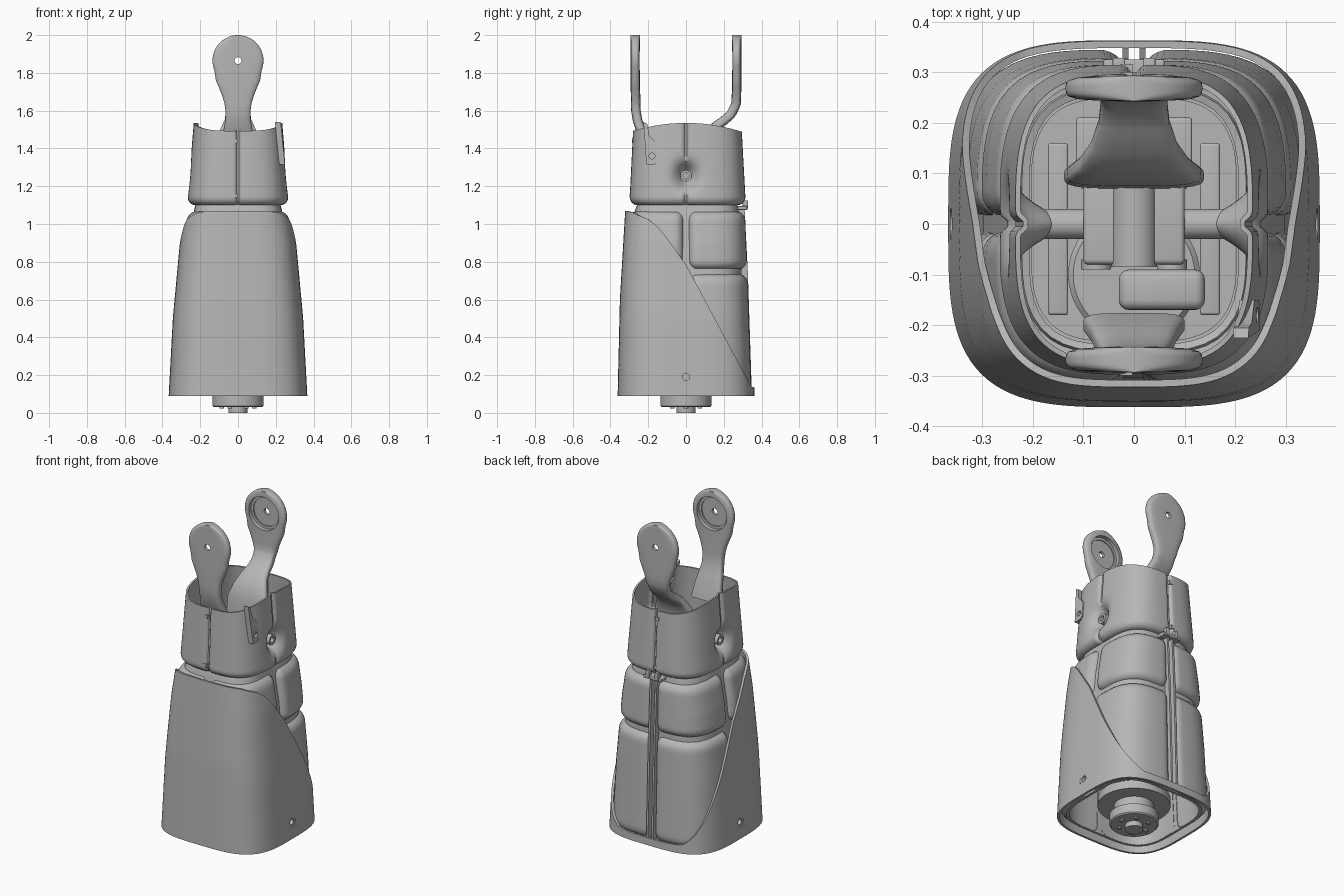
import bpy, bmesh
from math import sin, cos, pi, hypot, sqrt, exp, radians
from mathutils import Vector

if "Cube" in bpy.data.objects:
    bpy.data.objects.remove(bpy.data.objects["Cube"])

GREY = (0.47, 0.47, 0.47, 1)
mat = bpy.data.materials.new("light_grey")
mat.use_nodes = True
mat.diffuse_color = GREY
mat.node_tree.nodes["Principled BSDF"].inputs["Base Color"].default_value = GREY
parts = []

# Body outline: half widths by height
SIDE = [(0.09, .367), (0.5, .345), (0.9, .308), (1.07, .28), (1.1, .27), (1.54, .234)]
FRONT = [(0.09, .362), (0.6, .35), (1.07, .322), (1.1, .3), (1.5, .28)]
BACK = [(0.09, .363), (0.73, .342), (1.07, .328), (1.1, .317), (1.5, .295)]
# Upper edge of the shield by depth
EDGE = [(-.32, 1.07), (-.28, 1.06), (-.25, 1.045), (-.2, 1.025), (-.15, .985),
        (-.1, .925), (0, .785), (.345, .14), (.37, .13)]


def lerp(table, t):
    if t <= table[0][0]:
        return table[0][1]
    for (a, p), (b, q) in zip(table, table[1:]):
        if t <= b:
            return p + (q - p) * (t - a) / (b - a)
    return table[-1][1]


def section(angle, z, inset=0):
    n = 3.5 if z < 1.09 else 3.2
    c, s = cos(angle), sin(angle)
    r = (abs(c) ** n + abs(s) ** n) ** (-1 / n)
    p = Vector((lerp(SIDE, z) * r * c, lerp(BACK if s > 0 else FRONT, z) * r * s, 0))
    p *= 1 - inset / p.length
    p.z = z
    return p


def ease(count):
    return [(1 - cos(pi * i / count)) / 2 for i in range(count + 1)]


def rounding(r, *gaps):
    d = min(hypot(*[max(r - g, 0) for g in gaps]), r)
    return r - sqrt(r * r - d * d)


def all_round(count):
    return [(k + u) * pi / 2 for k in range(4) for u in ease(count)[:-1]]


def finish(name, bm):
    mesh = bpy.data.meshes.new(name)
    bm.to_mesh(mesh)
    bm.free()
    mesh.materials.append(mat)
    ob = bpy.data.objects.new(name, mesh)
    bpy.context.collection.objects.link(ob)
    parts.append(ob)
    return ob


def skin(name, rows, closed=True, caps=False):
    bm = bmesh.new()
    vs = [[bm.verts.new(p) for p in row] for row in rows]
    n = len(vs[0])
    for a, b in zip(vs, vs[1:]):
        for i in range(n if closed else n - 1):
            j = (i + 1) % n
            bm.faces.new((a[i], a[j], b[j], b[i]))
    if caps:
        bm.faces.new(vs[0])
        bm.faces.new(vs[-1])
        bmesh.ops.remove_doubles(bm, verts=bm.verts, dist=1e-5)
        bmesh.ops.recalc_face_normals(bm, faces=bm.faces)
    return finish(name, bm)


def apply(ob, kind, **settings):
    mod = ob.modifiers.new(kind.lower(), kind)
    for key, value in settings.items():
        setattr(mod, key, value)
    bpy.context.view_layer.objects.active = ob
    bpy.ops.object.modifier_apply(modifier=mod.name)


def shell(ob, thickness):
    apply(ob, 'SOLIDIFY', thickness=thickness, offset=-1)


def lathe(name, profile, loc=(0, 0, 0), turn=(0, 0, 0), sides=48):
    rows = [[Vector((max(r, 1e-7) * cos(2 * pi * i / sides), max(r, 1e-7) * sin(2 * pi * i / sides), z))
             for i in range(sides)] for r, z in profile]
    bm_ob = skin(name, rows, caps=False)
    bm = bmesh.new()
    bm.from_mesh(bm_ob.data)
    bmesh.ops.remove_doubles(bm, verts=bm.verts, dist=1e-5)
    bmesh.ops.recalc_face_normals(bm, faces=bm.faces)
    bm.to_mesh(bm_ob.data)
    bm.free()
    bm_ob.location, bm_ob.rotation_euler = loc, turn
    return bm_ob


def box(name, x, y, z, bevel=0.0):
    bm = bmesh.new()
    bmesh.ops.create_cube(bm, size=1)
    for v in bm.verts:
        for k, (lo, hi) in enumerate((x, y, z)):
            v.co[k] = lo if v.co[k] < 0 else hi
    if bevel:
        bmesh.ops.bevel(bm, geom=bm.edges[:], offset=bevel, segments=4, profile=0.5, affect='EDGES')
    return finish(name, bm)


def drill(ob, radius, depth, loc, turn):
    bpy.ops.mesh.primitive_cylinder_add(vertices=40, radius=radius, depth=depth, location=loc, rotation=turn)
    cutter = bpy.context.object
    cutter.hide_render = True
    apply(ob, 'BOOLEAN', operation='DIFFERENCE', solver='EXACT', object=cutter)
    bpy.data.objects.remove(cutter)


# Front shield with a full ring at the foot
def shield_top(angle):
    z = 0.7
    for _ in range(12):
        z = (z + lerp(EDGE, section(angle, z).y)) / 2
    return z


angles = [2 * pi * i / 160 for i in range(160)]
tops = [shield_top(a) for a in angles]
shield = skin("front_shield", [[section(a, 0.09 + (t - 0.09) * v / 24) for a, t in zip(angles, tops)]
                               for v in range(25)])
shell(shield, 0.014)
for s in (-1, 1):
    drill(shield, 0.032, 0.2, (s * .36, 0, .19), (0, pi / 2, 0))
    lathe("shield_bushing", [(.018, 0), (.032, 0), (.032, .05), (.018, .05), (.018, 0)],
          (s * .31, 0, .19), (0, s * pi / 2, 0))

# Inner tube behind the padded panels
core = skin("inner_tube", [[section(a, z, .048) for a in all_round(24)]
                           for z in (.11, .3, .5, .7, .9, 1.0, 1.06, 1.12)])
shell(core, 0.015)

# Padded panels, two rows of four
for row, (z0, z1) in {"lower": (.11, .735), "middle": (.76, 1.068)}.items():
    for k in range(4):
        a0, a1 = k * pi / 2 + .05, (k + 1) * pi / 2 - .05
        rows = []
        for v in ease(24):
            z = z0 + (z1 - z0) * v
            rows.append([])
            for u in ease(32):
                a = a0 + (a1 - a0) * u
                side = min(a - a0, a1 - a) * .34
                rows[-1].append(section(a, z, .016 + rounding(.05, side, min(z - z0, z1 - z))))
        skin(row + "_panel", rows, closed=False)


# Upper cup with seams and a dimple on each side
def cup_point(a, v):
    y = section(a, 1.5).y
    z = 1.1 + (1.535 - .045 * (y / .29) ** 2 - 1.1) * v
    seam = min(a % (pi / 2), pi / 2 - a % (pi / 2)) * .28
    p = section(a, z)
    dimple = .1 * exp(-((p.y / .055) ** 2 + ((z - 1.255) / .06) ** 2)) if abs(p.x) > .1 else 0
    groove = rounding(.022, max(seam - .008, 0)) * .7
    return section(a, z, rounding(.045, z - 1.1) + max(dimple, groove))


ring = all_round(44)
cup = skin("upper_cup", [[section(a, 1.1, .07) for a in ring]] +
           [[cup_point(a, v) for a in ring] for v in ease(44)])
shell(cup, 0.01)

# Side pivot pins
for s in (-1, 1):
    lathe("pivot_pin", [(0, 0), (.03, 0), (.03, .13), (.016, .13), (.016, .09), (0, .09)],
          (s * .1, 0, 1.255), (0, s * pi / 2, 0))

# Round-headed arms: depth, height, half width from the neck down
FRONT_PATH = [(.265, 1.6, .066), (.257, 1.55, .067), (.24, 1.5, .076), (.22, 1.45, .085), (.2, 1.36, .1)]
BACK_PATH = [(.258, 1.62, .067), (.238, 1.58, .066), (.2, 1.547, .07), (.155, 1.515, .085),
             (.118, 1.46, .11), (.1, 1.4, .132), (.095, 1.3, .138)]
for name, s, tail in (("front_arm", -1, FRONT_PATH), ("back_arm", 1, BACK_PATH)):
    path = [(.268, 1.865 + .135 * cos(radians(d)), .135 * sin(radians(d))) for d in range(4, 114, 6)]
    path += [(.268, 1.76, .117), (.268, 1.72, .1), (.267, 1.68, .084), (.266, 1.64, .072)] + tail
    rows = []
    for i, (y, z, w) in enumerate(path):
        p, q = path[max(i - 1, 0)], path[min(i + 1, len(path) - 1)]
        t = Vector((0, s * (q[0] - p[0]), q[1] - p[1])).normalized()
        side = Vector((0, -t.z, t.y))
        rows.append([])
        for j in range(32):
            c, d = cos(2 * pi * j / 32), sin(2 * pi * j / 32)
            r = (c ** 4 + d ** 4) ** -.25
            rows[-1].append(Vector((w * r * c, s * y, z)) + side * (.025 * r * d))
    arm = skin(name, rows, caps=True)
    drill(arm, .1, .05, (0, s * .243, 1.865), (pi / 2, 0, 0))
    drill(arm, .085, .05, (0, s * .25, 1.865), (pi / 2, 0, 0))
    drill(arm, .018, .2, (0, s * .27, 1.865), (pi / 2, 0, 0))

# Latch on the +x side of the cup
bm = bmesh.new()
outline = [(-.225, 1.54), (-.205, 1.53), (-.195, 1.47), (-.15, 1.42), (-.15, 1.33), (-.165, 1.315), (-.21, 1.315)]
face = bm.faces.new([bm.verts.new((.226 + (1.54 - z) * .1, y, z)) for y, z in outline])
out = bmesh.ops.extrude_face_region(bm, geom=[face])
for v in out["geom"]:
    if isinstance(v, bmesh.types.BMVert):
        v.co.x -= .03
bmesh.ops.recalc_face_normals(bm, faces=bm.faces)
latch = finish("side_latch", bm)
drill(latch, .016, .1, (.24, -.18, 1.36), (0, pi / 2, 0))

# Small clips on the seams, and the back rails
for s, depth in ((-1, FRONT), (1, BACK)):
    for z in (1.15, 1.44):
        y = sorted((s * (lerp(depth, z) - .03), s * (lerp(depth, z) + .002)))
        box("seam_clip", (-.027, -.003), y, (z - .01, z + .01))
box("back_bracket", (-.06, .06), (.27, .325), (1.075, 1.095), .004)
for x in (-.03, .03):
    box("bracket_tab", (x - .012, x + .012), (.3, .328), (1.08, 1.125), .003)
for x in (-.017, .017):
    rows = [[Vector((x + dx, lerp(BACK, z) - dy, z)) for dx, dy in
             ((-.006, .06), (.006, .06), (.006, .014), (-.006, .014))] for z in (.12, .73, 1.08)]
    skin("back_rail", rows, caps=True)

# Actuator, output flange and its bolts
lathe("actuator", [(0, 0), (.05, 0), (.05, .03), (.128, .03), (.135, .037), (.135, .09), (.11, .09),
                   (.11, .15), (.2, .15), (.2, .2), (.17, .22), (.17, .92), (0, .92)])
for i in range(6):
    a = i * pi / 3
    lathe("flange_bolt", [(0, .022), (.012, .022), (.012, .035)], (.085 * cos(a), .085 * sin(a), 0), sides=16)

# Gearbox and inner frame
floor = skin("inner_floor", [[section(a, z, .055) for a in all_round(16)] for z in (.68, .7)], caps=True)
box("gearbox", (-.1, .1), (-.08, .08), (.85, 1.3), .01)
lathe("gearbox_drum", [(0, -.085), (.045, -.085), (.045, .085), (0, .085)], (0, 0, 1.28), (pi / 2, 0, 0))
lathe("front_housing", [(0, .7), (.13, .7), (.13, 1.08), (.12, 1.09), (0, 1.09)], (0, -.1, 0))
box("front_module", (-.03, .14), (-.17, -.09), (.9, 1.16), .02)
for s in (-1, 1):
    box("frame_plate", sorted((s * .13, s * .17)), (-.18, .16), (.6, 1.04), .006)
    box("back_mount", sorted((s * .06, s * .115)), (.08, .21), (.8, 1.12), .006)
    for y in (-.08, .08):
        lathe("gearbox_boss", [(0, -.01), (.03, -.01), (.03, .01), (0, .01)],
              (s * .075, y, 1.26), (pi / 2, 0, 0), 24)

# Smooth shading with sharp edges kept
bpy.ops.object.select_all(action='DESELECT')
for ob in parts:
    ob.select_set(True)
bpy.context.view_layer.objects.active = parts[0]
bpy.ops.object.shade_smooth_by_angle(angle=radians(35))
